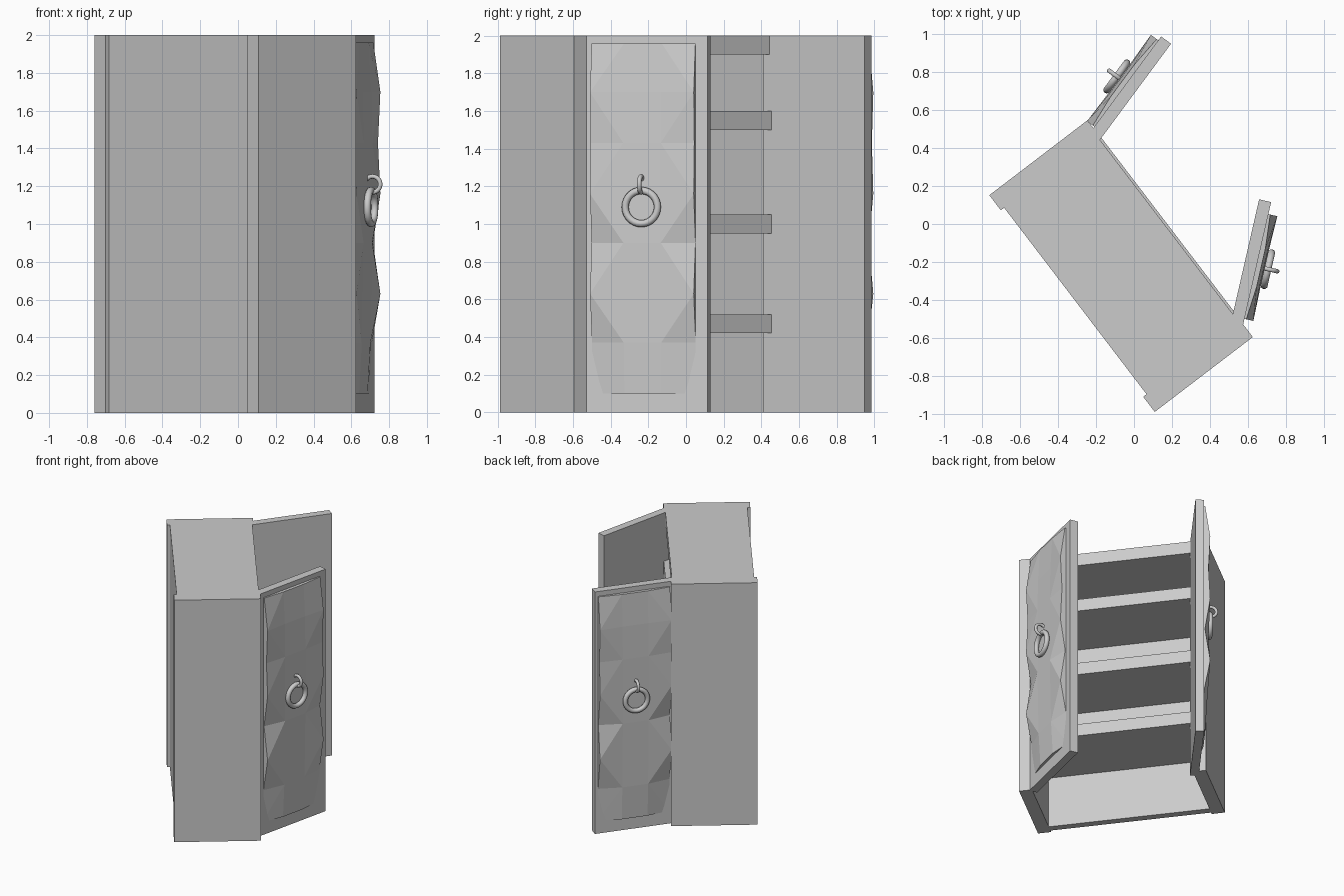
import bpy, bmesh, math
from mathutils import Matrix, Vector

if "Cube" in bpy.data.objects:
    bpy.data.objects.remove(bpy.data.objects["Cube"])


def frame(origin, x, y):
    """Upright frame with horizontal axes x and y given in world coordinates."""
    x, y = Vector((*x, 0)).normalized(), Vector((*y, 0)).normalized()
    m = Matrix((x, y, Vector((0, 0, 1)))).transposed().to_4x4()
    m.translation = Vector((*origin, 0))
    return m


def finish(name, bm, m):
    bm.transform(m)
    bmesh.ops.recalc_face_normals(bm, faces=bm.faces)
    me = bpy.data.meshes.new(name)
    bm.to_mesh(me)
    bm.free()
    ob = bpy.data.objects.new(name, me)
    bpy.context.collection.objects.link(ob)
    return ob


def box(name, m, lo, hi):
    bm = bmesh.new()
    bmesh.ops.create_cube(bm, size=1)
    for v in bm.verts:
        v.co = Vector([(a + b) / 2 + c * (b - a) for a, b, c in zip(lo, hi, v.co)])
    return finish(name, bm, m)


def torus(name, m, centre, axis_a, axis_b, major, minor, n=28, k=10):
    c, a, b = Vector(centre), Vector(axis_a), Vector(axis_b)
    w = a.cross(b)
    bm = bmesh.new()
    rings = []
    for i in range(n):
        t = math.tau * i / n
        r = a * math.cos(t) + b * math.sin(t)
        rings.append([bm.verts.new(c + r * (major + minor * math.cos(math.tau * j / k))
                                   + w * minor * math.sin(math.tau * j / k)) for j in range(k)])
    for i in range(n):
        p, q = rings[i], rings[(i + 1) % n]
        for j in range(k):
            bm.faces.new((p[j], q[j], q[(j + 1) % k], p[(j + 1) % k])).smooth = True
    return finish(name, bm, m)


# Cabinet frame: x across the width, y towards the open front
cab = frame((-0.066, -0.22), (0.607, -0.795), (0.795, 0.607))
W, D = 0.717, 0.327
for side, s in (("left", -1), ("right", 1)):
    xs = sorted((s * W, s * (W - 0.1)))
    box(side + "_wall", cab, (xs[0], -D, 0), (xs[1], D - 0.005, 2))
box("back_panel", cab, (-W + 0.1, -D + 0.022, 0), (W - 0.1, -D + 0.08, 2))
# Shelves; the bottom of the cabinet is open
for i, z in enumerate((0.42, 0.95, 1.5, 1.9)):
    box(f"shelf_{i + 1}", cab, (-W + 0.1, -D + 0.08, z), (W - 0.1, D - (0.015 if i == 3 else 0.002), z + 0.1))

# Faceted relief: row height, raise at the edge, raise at the inner columns
ROWS = ((0.1, -0.01, 0.02), (0.37, 0.002, 0.035), (0.63, 0.048, 0.04), (0.9, 0.008, 0.045),
        (1.16, 0.048, 0.045), (1.43, 0.035, 0.045), (1.7, 0.048, 0.04), (1.96, 0.01, 0.025))


def relief(name, m, x0, x1):
    bm = bmesh.new()
    xs = [x0 + (x1 - x0) * f for f in (0, 0.32, 0.68, 1)]
    g = []
    for z, e, i in ROWS:
        back = [bm.verts.new((x, -0.02, z)) for x in (xs[0], xs[3])]
        top = [bm.verts.new((x, h, z)) for x, h in zip(xs, (e, i, i, e))]
        g.append([back[0], *top, back[1]])
    for r, (p, q) in enumerate(zip(g, g[1:])):
        for c in range(5):
            a, b, d, e = p[c], p[c + 1], q[c + 1], q[c]
            # Diagonals alternate to give the diamond pattern
            if (r % 2 == 0) == (c < 2):
                bm.faces.new((a, b, d))
                bm.faces.new((a, d, e))
            else:
                bm.faces.new((a, b, e))
                bm.faces.new((b, d, e))
    bm.faces.new(g[0])
    bm.faces.new(g[-1])
    return finish(name, bm, m)


# Doors: x runs from hinge to free edge, y points out of the outer face
doors = (("right", frame((0.572, -0.538), (0.223, 0.975), (0.975, -0.223)), 0.67, 0.04),
         ("left", frame((-0.256, 0.448), (0.595, 0.804), (-0.804, 0.595)), 0.67, 0.08))
for side, m, length, start in doors:
    box(side + "_door", m, (0, -0.065, 0), (length, 0, 2))
    end = start + 0.565
    relief(side + "_door_relief", m, start, end)
    mid = (start + end) / 2
    torus(side + "_pull_ring", m, (mid, 0.062, 1.09), (1, 0, 0), (0, 0, 1), 0.088, 0.019)
    torus(side + "_ring_loop", m, (mid, 0.07, 1.21), (0, 1, 0), (0, 0, 1), 0.042, 0.012)
